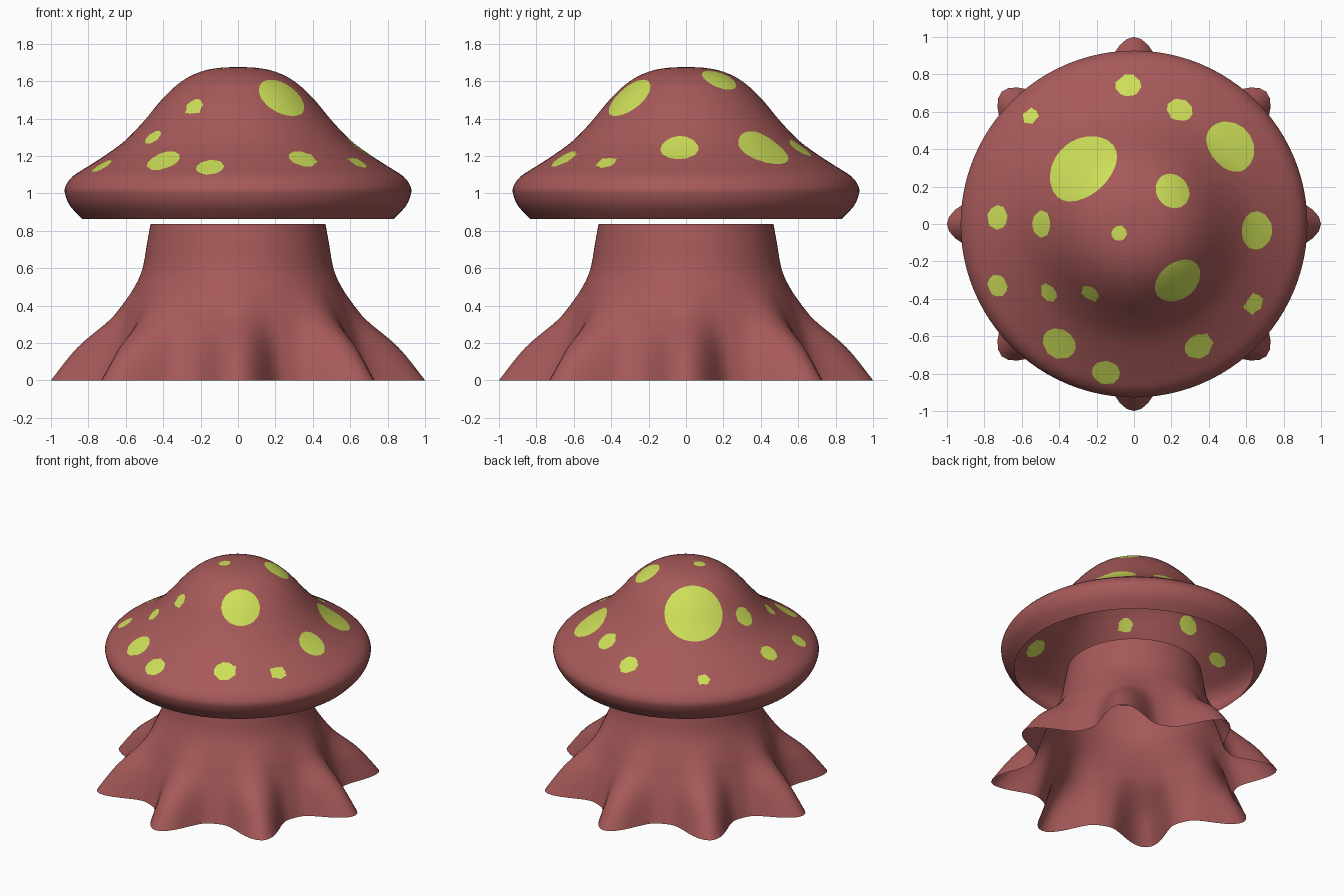
import bpy, bmesh, math
from mathutils import Vector

if "Cube" in bpy.data.objects:
    bpy.data.objects.remove(bpy.data.objects["Cube"])


def material(name, rgb):
    m = bpy.data.materials.new(name)
    m.diffuse_color = (*rgb, 1)
    m.use_nodes = True
    m.node_tree.nodes["Principled BSDF"].inputs["Base Color"].default_value = m.diffuse_color
    return m


RED = material("dusty red", (0.385, 0.1, 0.1))
LIME = material("lime spots", (0.61, 0.735, 0.098))


def smooth_curve(pts, steps):
    """Catmull-Rom resampling of a list of equal-length tuples."""
    out = []
    for i in range(len(pts) - 1):
        a, b, c, d = (Vector(pts[max(0, min(len(pts) - 1, i + k))]) for k in (-1, 0, 1, 2))
        for s in range(steps):
            t = s / steps
            out.append(0.5 * (2 * b + (c - a) * t + (2 * a - 5 * b + 4 * c - d) * t * t
                              + (3 * b - a - 3 * c + d) * t ** 3))
    return out + [Vector(pts[-1])]


def lathe(rows, segs, radius):
    """Open shell swept round z, rows running bottom to top."""
    bm = bmesh.new()
    rings = []
    for row in rows:
        ring = []
        for j in range(segs):
            a = 2 * math.pi * j / segs
            r = radius(row, a)
            ring.append(bm.verts.new((r * math.cos(a), r * math.sin(a), row[1])))
        rings.append(ring)
    for lo, hi in zip(rings, rings[1:]):
        for j in range(segs):
            k = (j + 1) % segs
            bm.faces.new((lo[j], lo[k], hi[k], hi[j]))
    bmesh.ops.remove_doubles(bm, verts=bm.verts, dist=1e-5)
    return bm


def finish(bm, name, mats):
    for f in bm.faces:
        f.smooth = True
    me = bpy.data.meshes.new(name)
    bm.to_mesh(me)
    bm.free()
    for m in mats:
        me.materials.append(m)
    ob = bpy.data.objects.new(name, me)
    bpy.context.collection.objects.link(ob)
    return ob


# Stem: valley radius, height, root depth (eight flared roots)
stem_rows = smooth_curve([
    (0.73, 0.0, 0.27), (0.675, 0.174, 0.185), (0.625, 0.31, 0.075), (0.60, 0.38, 0.036),
    (0.55, 0.495, 0.006), (0.51, 0.6, 0), (0.485, 0.74, 0), (0.468, 0.835, 0)], 5)


def root_radius(row, a):
    return row[0] + max(row[2], 0) * (0.5 + 0.5 * math.cos(8 * a)) ** 1.6


finish(lathe(stem_rows, 160, root_radius), "stem", [RED])

# Cap: open dome profile (radius, height)
cap_rows = smooth_curve([
    (0.834, 0.864), (0.896, 0.93), (0.923, 0.99), (0.923, 1.035), (0.885, 1.09),
    (0.8, 1.145), (0.7, 1.21), (0.6, 1.285), (0.5, 1.39), (0.4, 1.51), (0.3, 1.6),
    (0.2, 1.65), (0.1, 1.671), (0.0, 1.675)], 3)
cap = lathe(cap_rows, 96, lambda row, a: row[0])


def cap_height(r):
    """Height of the upper cap surface at a given radius."""
    for lo, hi in zip(cap_rows[9:], cap_rows[10:]):
        if hi[0] <= r <= lo[0]:
            return lo[1] + (hi[1] - lo[1]) * (lo[0] - r) / (lo[0] - hi[0])
    return 1.0


# Spots: x, y, radius
spots = [
    (-0.03, 0.74, 0.07), (0.245, 0.61, 0.072), (-0.555, 0.575, 0.046), (0.515, 0.415, 0.145),
    (-0.285, 0.31, 0.208), (0.21, 0.18, 0.099), (-0.73, 0.035, 0.066), (-0.495, 0.0, 0.074),
    (-0.08, -0.05, 0.041), (0.655, -0.035, 0.103), (-0.73, -0.33, 0.062), (-0.455, -0.37, 0.053),
    (-0.235, -0.37, 0.053), (0.24, -0.31, 0.137), (0.645, -0.425, 0.052), (-0.4, -0.64, 0.093),
    (0.345, -0.655, 0.077), (-0.15, -0.795, 0.076)]

# Cut each round outline into the cap, then colour the faces inside
for x, y, r in spots:
    c = Vector((x, y, cap_height(math.hypot(x, y))))
    cuts = []
    for e in list(cap.edges):
        v, w = e.verts
        dv, dw = (v.co - c).length - r, (w.co - c).length - r
        if dv * dw < 0:
            cuts.append(bmesh.utils.edge_split(e, v, dv / (dv - dw))[1])
    bmesh.ops.connect_verts(cap, verts=cuts)
    for f in cap.faces:
        if (f.calc_center_median() - c).length < r * 0.999:
            f.material_index = 1

finish(cap, "cap", [RED, LIME])
